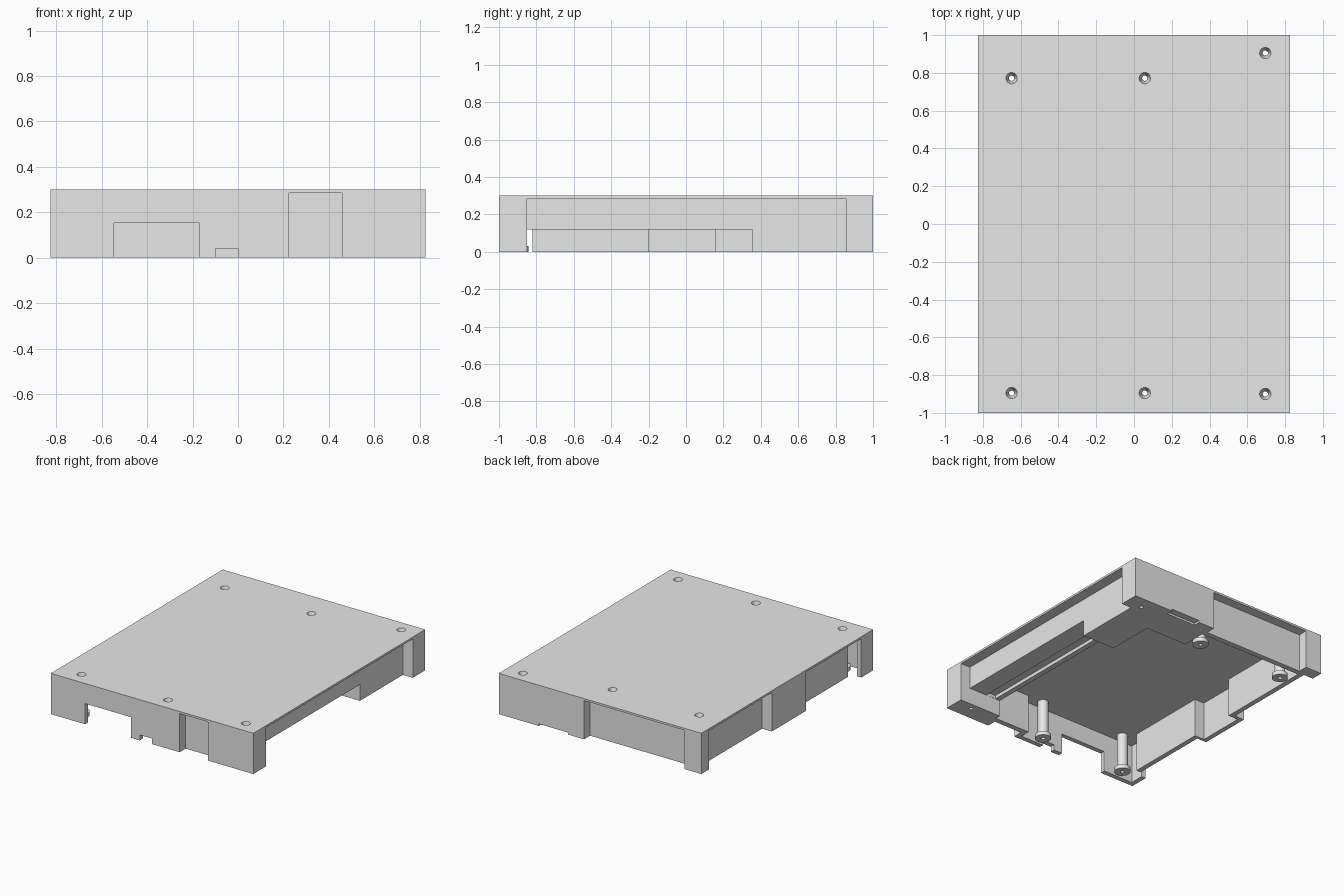
import bpy, bmesh, math
from mathutils import Vector

cube = bpy.data.objects.get("Cube")
if cube:
    bpy.data.objects.remove(cube, do_unlink=True)

grey = bpy.data.materials.new("plain_grey")
grey.use_nodes = True
grey.diffuse_color = (0.8, 0.8, 0.8, 1)
grey.node_tree.nodes["Principled BSDF"].inputs["Base Color"].default_value = (0.8, 0.8, 0.8, 1)

HEIGHT, CEILING = 0.3, 0.285
BELOW = -0.1


def finish(bm, name):
    bmesh.ops.recalc_face_normals(bm, faces=bm.faces)
    mesh = bpy.data.meshes.new(name)
    bm.to_mesh(mesh)
    bm.free()
    mesh.materials.append(grey)
    obj = bpy.data.objects.new(name, mesh)
    bpy.context.collection.objects.link(obj)
    return obj


def prism(name, outline, z0, z1):
    bm = bmesh.new()
    face = bm.faces.new([bm.verts.new((x, y, z0)) for x, y in outline])
    top = bmesh.ops.extrude_face_region(bm, geom=[face])["geom"]
    verts = [g for g in top if isinstance(g, bmesh.types.BMVert)]
    bmesh.ops.translate(bm, verts=verts, vec=(0, 0, z1 - z0))
    return finish(bm, name)


def box(name, x0, x1, y0, y1, z0, z1):
    return prism(name, [(x0, y0), (x1, y0), (x1, y1), (x0, y1)], z0, z1)


def lathe(name, profile, x, y, steps=32):
    bm = bmesh.new()
    verts = [bm.verts.new((x + r, y, z)) for r, z in profile]
    edges = [bm.edges.new((a, b)) for a, b in zip(verts, verts[1:] + verts[:1])]
    bmesh.ops.spin(bm, geom=verts + edges, cent=(x, y, 0), axis=(0, 0, 1),
                   angle=math.tau, steps=steps, use_merge=True)
    bmesh.ops.remove_doubles(bm, verts=bm.verts, dist=1e-4)
    loose = [e for e in bm.edges if not e.link_faces]
    bmesh.ops.delete(bm, geom=loose, context="EDGES")
    return finish(bm, name)


def cut(target, cutter):
    cutter.hide_render = True
    mod = target.modifiers.new("cut", "BOOLEAN")
    mod.operation, mod.solver, mod.object = "DIFFERENCE", "EXACT", cutter
    graph = bpy.context.evaluated_depsgraph_get()
    mesh = bpy.data.meshes.new_from_object(target.evaluated_get(graph))
    target.modifiers.clear()
    target.data = mesh
    bpy.data.objects.remove(cutter, do_unlink=True)


# Shell: a slab hollowed out from below
case = box("case_shell", -0.825, 0.825, -1, 1, 0, HEIGHT)
cavity = [(-0.79, -0.965), (0.19, -0.965), (0.19, -0.89), (0.48, -0.89),
          (0.48, 0.71), (0.14, 0.71), (0.14, 0.89), (-0.71, 0.89),
          (-0.71, 0.155), (-0.79, 0.155), (-0.79, -0.2), (-0.71, -0.2),
          (-0.71, -0.82), (-0.79, -0.82)]
cut(case, prism("cavity", cavity, BELOW, CEILING))

# Outer wall recesses, side opening, groove and connector notches
cuts = [
    ("left_recess", 0.745, 0.9, -0.85, 0.855, CEILING),
    ("right_recess_back", -0.9, -0.747, 0.18, 0.91, CEILING),
    ("right_recess_front", -0.9, -0.747, -0.86, -0.22, CEILING),
    ("back_recess", -0.69, 0.13, 0.93, 1.1, CEILING),
    ("front_recess", 0.225, 0.457, -1.1, -0.93, CEILING),
    ("left_opening", 0.46, 0.9, -0.85, 0.355, 0.12),
    ("groove", 0.52, 0.6, -0.849, 0.354, 0.145),
    ("front_wide_notch", -0.545, -0.17, -1.1, -0.95, 0.152),
    ("front_small_notch", -0.1, 0, -1.1, -0.95, 0.04),
    ("back_shallow_notch", 0.26, 0.5, 0.95, 1.1, 0.015),
]
for name, x0, x1, y0, y1, top in cuts:
    cut(case, box(name, x0, x1, y0, y1, BELOW, top))

# Screw holes with countersinks through the top
posts = [(-0.648, 0.772), (0.057, 0.772), (-0.648, -0.895), (0.057, -0.895)]
corner_holes = [(0.695, 0.905), (0.695, -0.9)]
hole = [(0, 0.31), (0.0332, 0.31), (0.014, 0.25), (0.014, BELOW), (0, BELOW)]
for x, y in posts + corner_holes:
    cut(case, lathe("screw_hole", hole, x, y))

# Hollow screw posts with a wider foot
post = [(0.014, 0), (0.054, 0), (0.054, 0.03), (0.037, 0.03),
        (0.037, 0.287), (0.0258, 0.287), (0.014, 0.25)]
for i, (x, y) in enumerate(posts):
    lathe(f"screw_post_{i + 1}", post, x, y)

# Smooth the round parts only
bpy.ops.object.select_all(action="DESELECT")
for obj in bpy.context.scene.objects:
    if obj.name.startswith(("screw_post", "case_shell")):
        obj.select_set(True)
        bpy.context.view_layer.objects.active = obj
bpy.ops.object.shade_smooth_by_angle(angle=math.radians(25))
